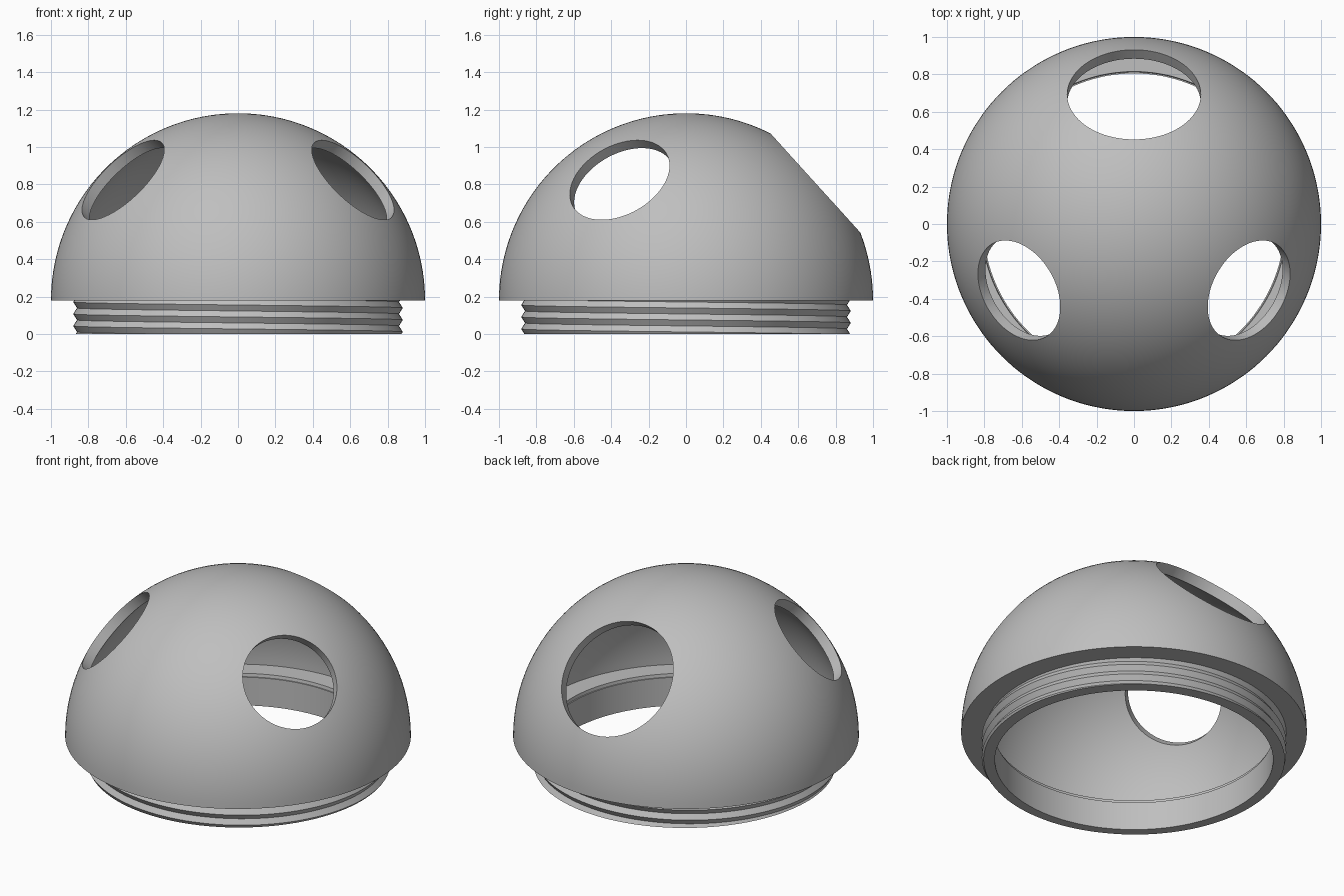
import bpy, bmesh
from math import sin, cos, pi, radians, asin
from mathutils import Vector, Matrix

cube = bpy.data.objects.get("Cube")
if cube:
    bpy.data.objects.remove(cube)

BASE = 0.18          # height of the dome's lower rim
SEGS = 144           # steps around the axis

grey = bpy.data.materials.new("plain grey")
grey.use_nodes = True
colour = (0.52, 0.52, 0.52, 1)
grey.diffuse_color = colour
grey.node_tree.nodes["Principled BSDF"].inputs["Base Color"].default_value = colour


def make_object(name, bm):
    bmesh.ops.remove_doubles(bm, verts=bm.verts, dist=1e-5)
    bmesh.ops.recalc_face_normals(bm, faces=bm.faces)
    mesh = bpy.data.meshes.new(name)
    bm.to_mesh(mesh)
    bm.free()
    mesh.materials.append(grey)
    ob = bpy.data.objects.new(name, mesh)
    bpy.context.collection.objects.link(ob)
    return ob


def activate(ob):
    bpy.ops.object.select_all(action='DESELECT')
    ob.select_set(True)
    bpy.context.view_layer.objects.active = ob


def arc(radius, start, end, steps=40):
    angles = [start + (end - start) * i / steps for i in range(steps + 1)]
    return [(radius * cos(a), BASE + radius * sin(a)) for a in angles]


# Dome shell: revolved section with an inner ledge
INNER = 0.94
LEDGE = 0.02
section = arc(1.0, 0, pi / 2) + arc(INNER, pi / 2, asin(LEDGE / INNER))
section += [(0.815, BASE + LEDGE), (0.812, BASE)]
bm = bmesh.new()
verts = [bm.verts.new((r, 0, z)) for r, z in section]
edges = [bm.edges.new((verts[i], verts[(i + 1) % len(verts)]))
         for i in range(len(verts)) if i != len(arc(1, 0, 1)) - 1]
bmesh.ops.spin(bm, geom=verts + edges, cent=(0, 0, 0), axis=(0, 0, 1),
               angle=2 * pi, steps=SEGS)
dome = make_object("dome_shell", bm)

# Round openings: one large at the back, two smaller at the front sides
activate(dome)
for azimuth, radius in ((90, 0.357), (-30, 0.287), (210, 0.287)):
    a, e = radians(azimuth), radians(42.2)
    axis = Vector((cos(a) * cos(e), sin(a) * cos(e), sin(e)))
    place = Matrix.Translation(Vector((0, 0, BASE)) + axis * 0.95)
    place = place @ axis.to_track_quat('Z', 'Y').to_matrix().to_4x4()
    bm = bmesh.new()
    bmesh.ops.create_cone(bm, cap_ends=True, segments=96, radius1=radius,
                          radius2=radius, depth=0.6, matrix=place)
    cutter = make_object("opening_cutter", bm)
    cutter.hide_render = True
    cut = dome.modifiers.new("opening", 'BOOLEAN')
    cut.operation, cut.solver, cut.object = 'DIFFERENCE', 'EXACT', cutter
    bpy.ops.object.modifier_apply(modifier=cut.name)
    bpy.data.objects.remove(cutter)

# Neck ring with a helical V thread on the outside
PITCH = 0.064
CREST, ROOT, BORE = 0.881, 0.861, 0.805
FIRST = 0.043        # crest height at the left end of the front


def thread_radius(z, turn):
    phase = ((z - FIRST) / PITCH + turn) % 1.0
    return ROOT + (CREST - ROOT) * abs(2 * phase - 1)


bm = bmesh.new()
columns = []
for i in range(SEGS + 1):
    turn = i / SEGS
    a = pi + 2 * pi * turn
    heights = [FIRST + PITCH * (k / 2 - turn) for k in range(-2, 8)]
    heights = [min(max(z, 0), BASE) for z in heights]
    outline = [(thread_radius(z, turn), z) for z in heights]
    outline = [(BORE, 0)] + outline + [(BORE, BASE)]
    columns.append([bm.verts.new((r * cos(a), r * sin(a), z)) for r, z in outline])
for left, right in zip(columns, columns[1:]):
    n = len(left)
    for k in range(n):
        m = (k + 1) % n
        bm.faces.new((left[k], right[k], right[m], left[m]))
neck = make_object("threaded_neck", bm)

for ob in (dome, neck):
    activate(ob)
    bpy.ops.object.shade_smooth_by_angle(angle=radians(25))
